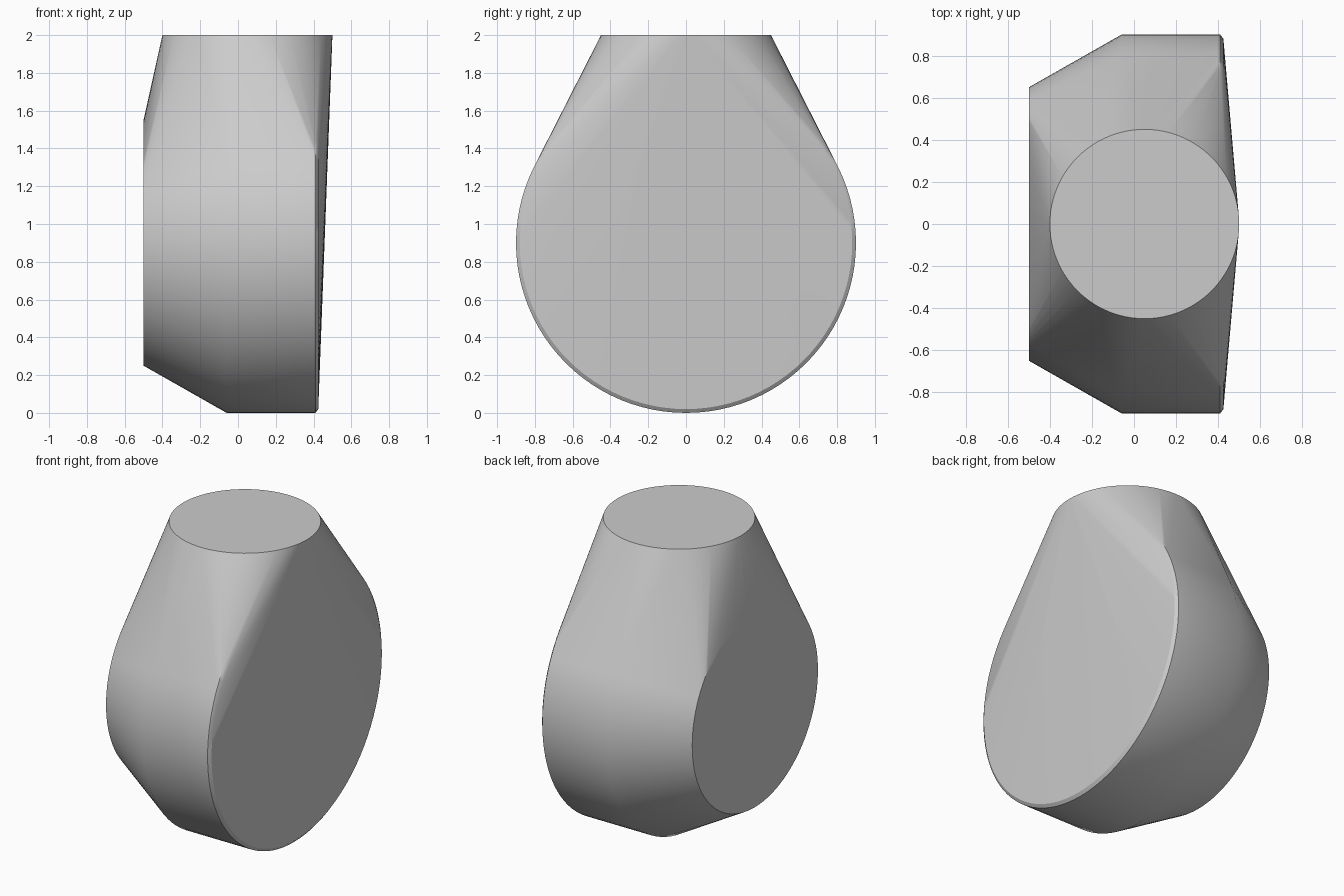
import bpy
import bmesh
import math

cube = bpy.data.objects.get("Cube")
if cube:
    bpy.data.objects.remove(cube, do_unlink=True)

SEGMENTS = 96
HUB_Z = 0.9

# Single plain grey
grey = bpy.data.materials.new("plain_grey")
grey.use_nodes = True
colour = (0.6, 0.6, 0.6, 1)
grey.diffuse_color = colour
grey.node_tree.nodes["Principled BSDF"].inputs["Base Color"].default_value = colour

bm = bmesh.new()


def ring(radius, place):
    """Add a circle of points, placed by a function of its two offsets."""
    for i in range(SEGMENTS):
        a = math.tau * i / SEGMENTS
        bm.verts.new(place(radius * math.cos(a), radius * math.sin(a)))


# Side drum: narrow end, wide body, small chamfer at the broad end
for x, radius in ((-0.5, 0.65), (-0.06, 0.9), (0.41, 0.9), (0.425, 0.88)):
    ring(radius, lambda u, v: (x, u, HUB_Z + v))

# Round top opening
ring(0.45, lambda u, v: (0.05 + u, v, 2))

# Skin stretched over all the rings
hull = bmesh.ops.convex_hull(bm, input=bm.verts[:])
bmesh.ops.delete(bm, geom=[v for v in bm.verts if not v.link_faces], context='VERTS')
bmesh.ops.dissolve_limit(bm, angle_limit=math.radians(0.1),
                         verts=bm.verts[:], edges=bm.edges[:])
bmesh.ops.recalc_face_normals(bm, faces=bm.faces[:])

mesh = bpy.data.meshes.new("elbow_body")
bm.to_mesh(mesh)
bm.free()
mesh.materials.append(grey)
body = bpy.data.objects.new("elbow_body", mesh)
bpy.context.collection.objects.link(body)

# Smooth curved skin with crisp rims
bpy.ops.object.select_all(action='DESELECT')
body.select_set(True)
bpy.context.view_layer.objects.active = body
bpy.ops.object.shade_smooth_by_angle(angle=math.radians(31))
